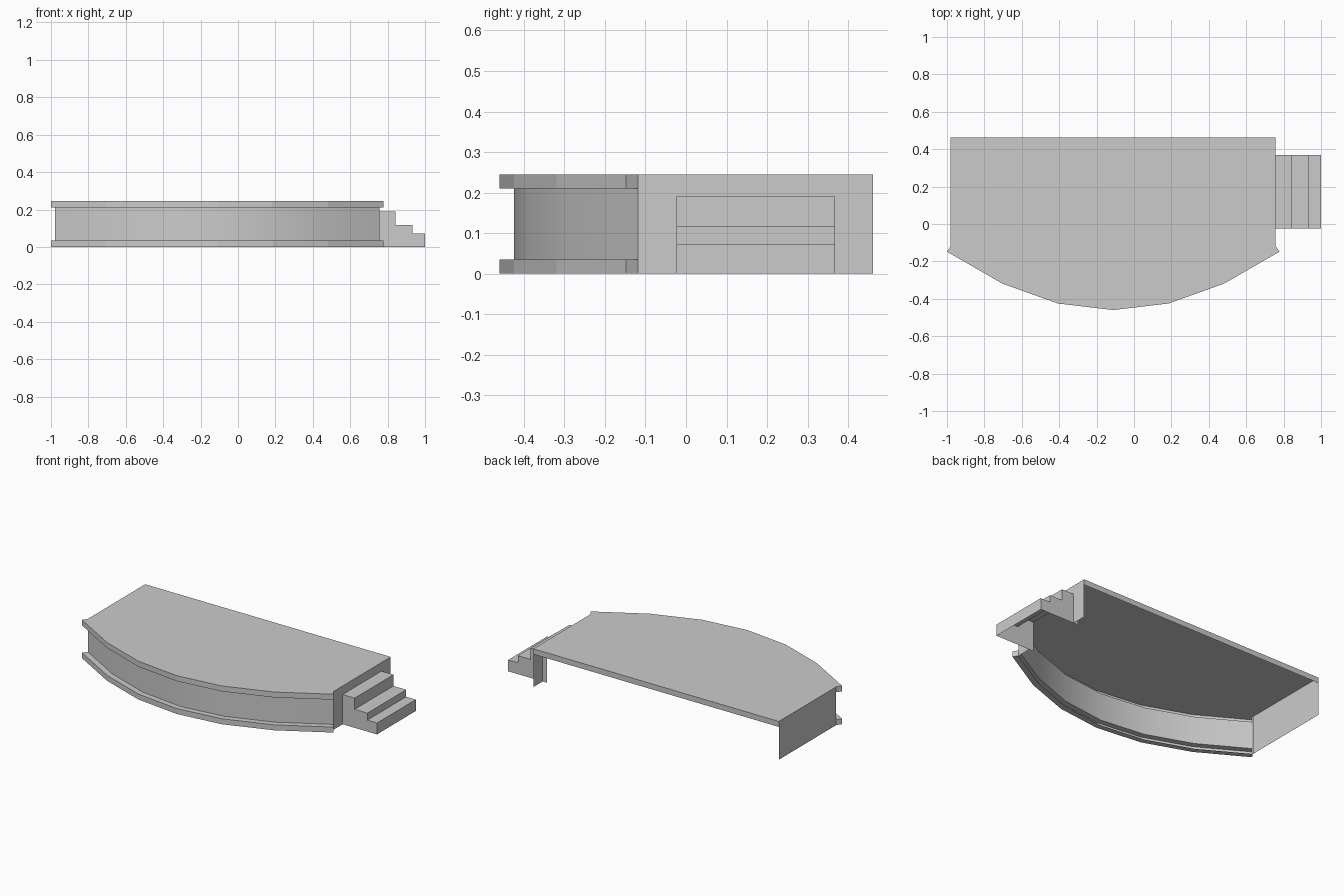
import bpy

if "Cube" in bpy.data.objects:
    bpy.data.objects.remove(bpy.data.objects["Cube"])

CX = -0.111                      # centre line of the stage
X0, X1 = -0.98, 0.757            # side walls
BACK, CORNER = 0.462, -0.118     # back edge, front corner of the side walls
TOP, LIP, TRIM = 0.245, 0.21, 0.035
S0, S1, S_IN = -0.024, 0.368, 0.725   # stair width in y, inner end in x


def make(name, verts, faces):
    me = bpy.data.meshes.new(name)
    me.from_pydata(verts, [], faces)
    me.update()
    ob = bpy.data.objects.new(name, me)
    bpy.context.collection.objects.link(ob)
    return ob


def mirrored(half):
    """Full front curve, left to right, from (offset, y) half points."""
    return [(CX - d, y) for d, y in half[::-1]] + [(CX + d, y) for d, y in half[1:]]


def loft(name, rows, caps=False):
    """Open strip of quads through rows of (outline, height)."""
    n = len(rows[0][0])
    v = [(x, y, z) for pts, z in rows for x, y in pts]
    f = [(k*n + i, k*n + i + 1, (k+1)*n + i + 1, (k+1)*n + i)
         for k in range(len(rows) - 1) for i in range(n - 1)]
    if caps:
        f += [tuple(k*n for k in range(len(rows)))[::-1],
              tuple(k*n + n - 1 for k in range(len(rows)))]
    return make(name, v, f)


outer = mirrored([(0, -0.46), (0.296, -0.425), (0.592, -0.319), (0.889, -0.148)])
inner = mirrored([(0, -0.424), (0.289, -0.389), (0.576, -0.286), (0.868, CORNER)])

# Deck sheet, with a lip hanging down along the open back
make("deck", [(x, y, TOP) for x, y in
     [(X0, CORNER)] + outer + [(X1, CORNER), (X1, BACK), (X0, BACK)]],
     [tuple(range(len(outer) + 4))])
make("back_lip", [(X1, BACK, LIP), (X0, BACK, LIP), (X0, BACK, TOP), (X1, BACK, TOP)],
     [(0, 1, 2, 3)])

# Hollow mouldings at the top and bottom of the front
loft("top_trim", [(inner, LIP), (outer, LIP), (outer, TOP), (inner, TOP)][:3])
for pts, name in ((0, "top_trim_left_end"), (-1, "top_trim_right_end")):
    a, b = inner[pts], outer[pts]
    make(name, [(*a, LIP), (*b, LIP), (*b, TOP), (*a, TOP)], [(0, 1, 2, 3)])
loft("bottom_trim", [(inner, 0), (outer, 0), (outer, TRIM), (inner, TRIM)], caps=True)

# Curved front wall, smooth shaded
wall = loft("front_wall", [(inner, TRIM), (inner, LIP)])
for p in wall.data.polygons:
    p.use_smooth = True

# Side walls; the right one is open behind the stairs
make("left_wall", [(X0, y, z) for y, z in
     ((CORNER, 0), (CORNER, TOP), (BACK, TOP), (BACK, 0))], [(0, 3, 2, 1)])
make("right_wall", [(X1, y, z) for y, z in
     ((CORNER, 0), (S0, 0), (S0, 0.19), (S1, 0.19), (S1, 0), (BACK, 0),
      (BACK, TOP), (S1, TOP), (S0, TOP), (CORNER, TOP))],
     [(0, 1, 2, 8, 9), (2, 3, 7, 8), (3, 4, 5, 6, 7)])

# Hollow stairs: treads, risers and two sides
prof = [(S_IN, 0.19), (0.842, 0.19), (0.842, 0.118), (0.932, 0.118),
        (0.932, 0.073), (1.0, 0.073), (1.0, 0), (S_IN, 0)]
m = len(prof)
faces = [(i, i + 1, m + i + 1, m + i) for i in range(m - 2)]
faces += [tuple(range(m)), tuple(range(m, 2 * m))[::-1]]
make("stairs", [(x, y, z) for y in (S0, S1) for x, z in prof], faces)
